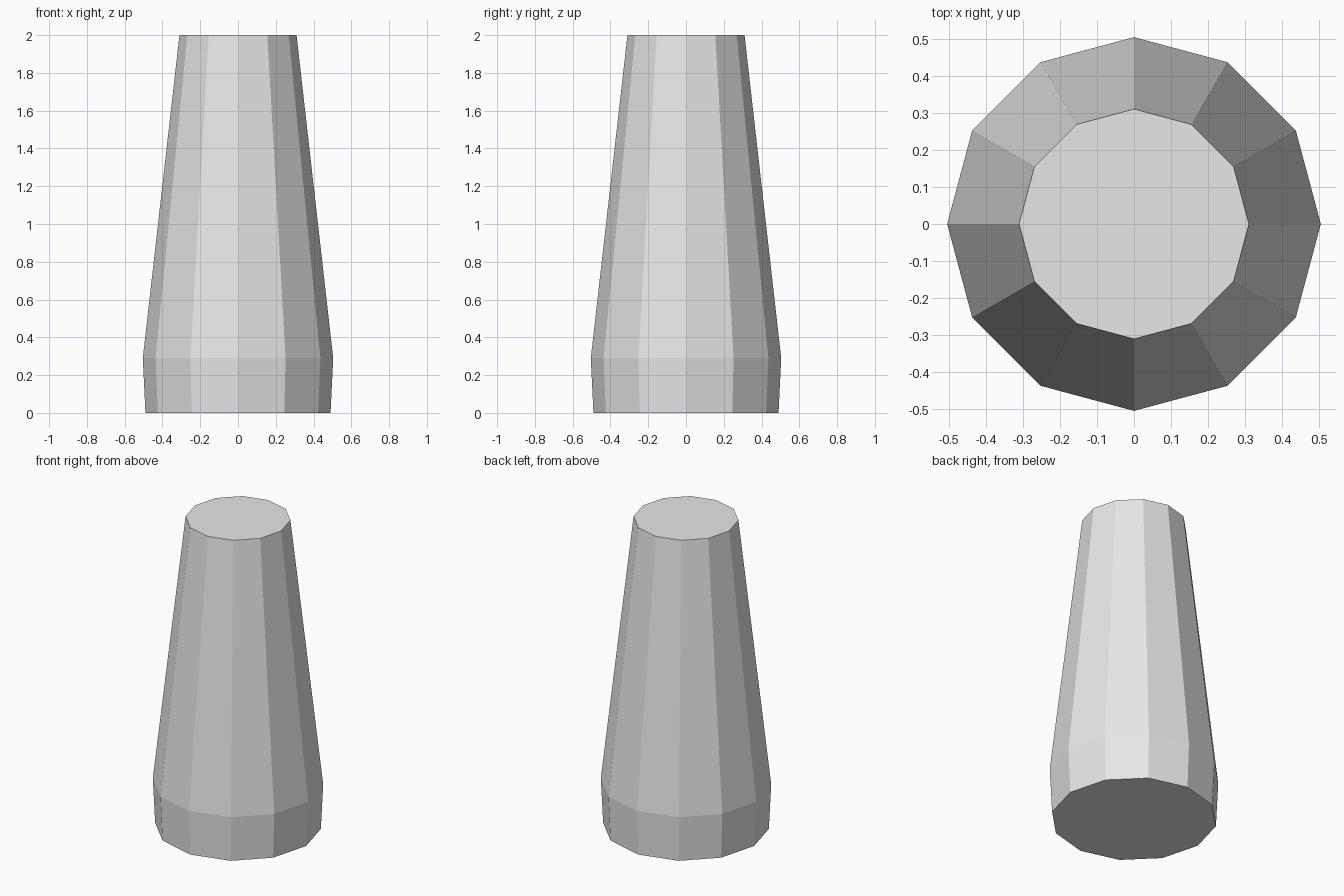
import bpy
import bmesh
from math import cos, sin, tau

cube = bpy.data.objects.get("Cube")
if cube:
    bpy.data.objects.remove(cube, do_unlink=True)

SIDES = 12
# Radius and height of each ring, bottom to top
PROFILE = [(0.49, 0.0), (0.504, 0.29), (0.31, 2.0)]

# Plain light grey
grey = bpy.data.materials.new("light_grey")
grey.use_nodes = True
colour = (0.8, 0.8, 0.8, 1.0)
grey.diffuse_color = colour
grey.node_tree.nodes["Principled BSDF"].inputs["Base Color"].default_value = colour

# Tapered twelve-sided body with flat caps
bm = bmesh.new()
rings = [
    [bm.verts.new((r * cos(tau * i / SIDES), r * sin(tau * i / SIDES), z))
     for i in range(SIDES)]
    for r, z in PROFILE
]
for low, high in zip(rings, rings[1:]):
    for i in range(SIDES):
        j = (i + 1) % SIDES
        bm.faces.new((low[i], low[j], high[j], high[i]))
bm.faces.new(reversed(rings[0]))
bm.faces.new(rings[-1])

mesh = bpy.data.meshes.new("tapered_body")
bm.to_mesh(mesh)
bm.free()
mesh.materials.append(grey)
body = bpy.data.objects.new("tapered_body", mesh)
bpy.context.collection.objects.link(body)
